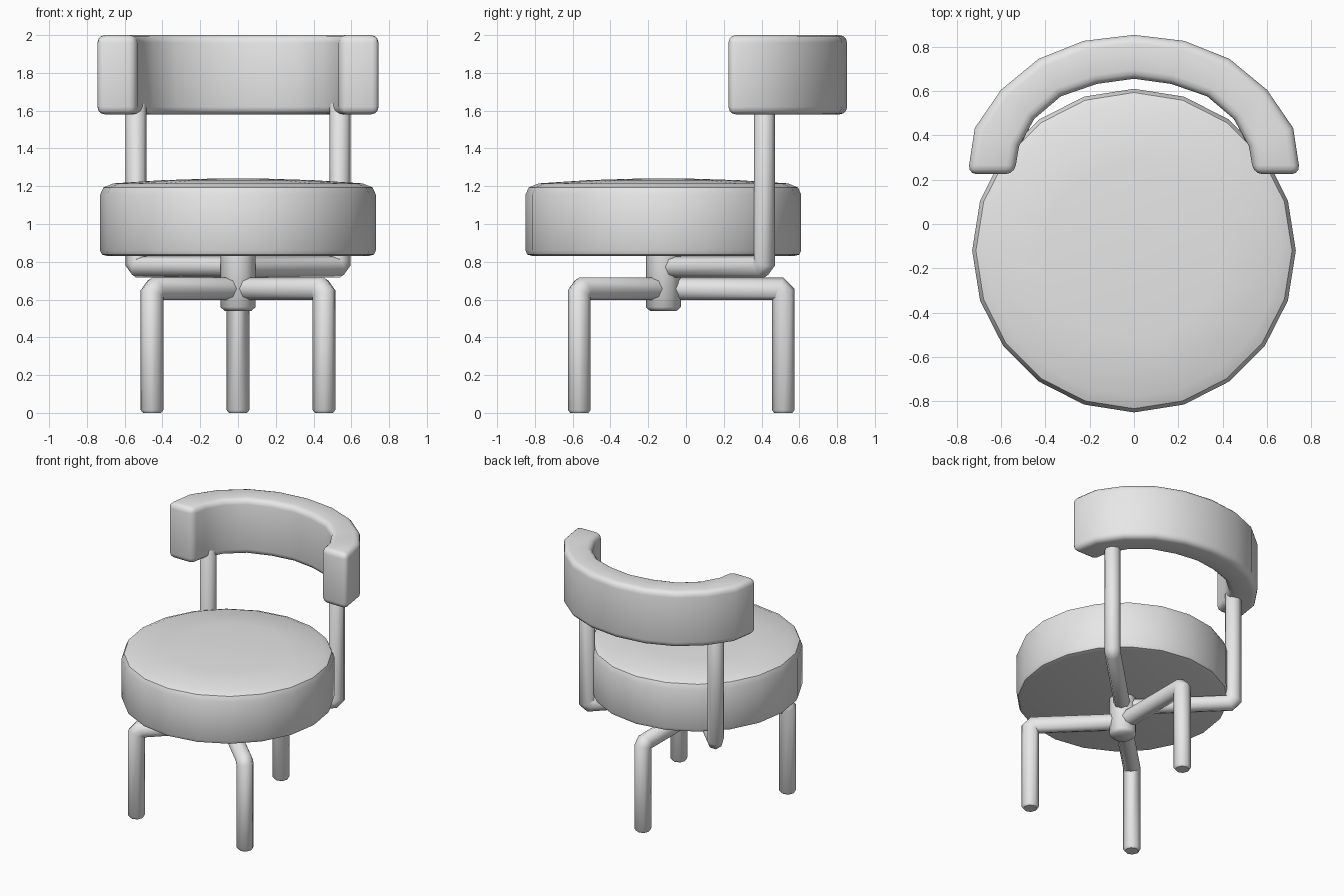
import bpy, bmesh, math
from mathutils import Vector

if "Cube" in bpy.data.objects:
    bpy.data.objects.remove(bpy.data.objects["Cube"])

grey = bpy.data.materials.new("plain grey")
grey.diffuse_color = (0.8, 0.8, 0.8, 1)
grey.use_nodes = True
grey.node_tree.nodes["Principled BSDF"].inputs["Base Color"].default_value = grey.diffuse_color
HUB = Vector((0, -0.12, 0))


def finish(name, bm, angle):
    bmesh.ops.recalc_face_normals(bm, faces=bm.faces)
    mesh = bpy.data.meshes.new(name)
    bm.to_mesh(mesh)
    bm.free()
    ob = bpy.data.objects.new(name, mesh)
    bpy.context.collection.objects.link(ob)
    mesh.materials.append(grey)
    bpy.ops.object.select_all(action='DESELECT')
    bpy.context.view_layer.objects.active = ob
    ob.select_set(True)
    bpy.ops.object.shade_smooth_by_angle(angle=math.radians(angle))
    return ob


def skin(bm, rings):
    """Join equal rings of points into a closed, capped body."""
    loops = [[bm.verts.new(p) for p in ring] for ring in rings]
    n = len(loops[0])
    for a, b in zip(loops, loops[1:]):
        for i in range(n):
            j = (i + 1) % n
            bm.faces.new((a[i], a[j], b[j], b[i]))
    bm.faces.new(loops[0])
    bm.faces.new(loops[-1])


def lathe(name, profile, sides, angle):
    """Turn (radius, height) points around the hub axis."""
    bm = bmesh.new()
    turn = [2 * math.pi * i / sides for i in range(sides)]
    skin(bm, [[HUB + Vector((r * math.cos(t), r * math.sin(t), z)) for t in turn]
              for r, z in profile])
    return finish(name, bm, angle)


def bent_tube(name, foot, z_bend, z_end, r, sides=8):
    """Tube that runs level from the hub, then turns up or down at (x, y)."""
    out = Vector((foot[0], foot[1], 0)) - HUB
    length = out.length
    out.normalize()
    side = Vector((-out.y, out.x, 0))
    s = 1 if z_end > z_bend else -1
    c, k = 0.025, math.tan(math.pi / 8)
    # each ring: distance out, height, in-plane offset direction, size
    up = (0, s)
    flat = (-1, 0)
    stations = [
        (0.0, z_bend, up, 1),
        (length - c, z_bend, (-k, 1), 1),
        (length, z_bend + s * c, (-1, k), 1),
        (length, z_end - s * 0.015, flat, 1),
        (length, z_end, flat, 0.8),
    ]
    rings = []
    for d, z, (no, nz), size in stations:
        off = out * no + Vector((0, 0, s * nz if nz != s else nz))
        centre = HUB + out * d + Vector((0, 0, z))
        rings.append([centre + size * r * (math.cos(t) * off + math.sin(t) * side)
                      for t in (2 * math.pi * i / sides for i in range(sides))])
    bm = bmesh.new()
    skin(bm, rings)
    return finish(name, bm, 50)


# Round cushion with a slightly domed top
lathe("seat", [(0.69, 0.83), (0.72, 0.838), (0.73, 0.86), (0.73, 1.155),
               (0.713, 1.193), (0.66, 1.215), (0.4, 1.232), (0.15, 1.24),
               (0.01, 1.24)], 20, 40)

# Central hub under the seat
lathe("hub", [(0.07, 0.54), (0.093, 0.56), (0.093, 0.84)], 12, 50)

# Three legs
bent_tube("front_leg_left", (-0.455, -0.565), 0.657, 0, 0.06)
bent_tube("front_leg_right", (0.455, -0.565), 0.657, 0, 0.06)
bent_tube("back_leg", (0, 0.515), 0.657, 0, 0.06)

# Two posts carrying the backrest
bent_tube("back_post_left", (-0.54, 0.415), 0.772, 1.65, 0.056)
bent_tube("back_post_right", (0.54, 0.415), 0.772, 1.65, 0.056)

# Curved, padded backrest: half outline mirrored, then rounded edges
outer = [(0.0, 0.853), (0.226, 0.826), (0.43, 0.745), (0.60, 0.605),
         (0.718, 0.433), (0.75, 0.225)]
inner = [(0.0, 0.655), (0.167, 0.632), (0.33, 0.576), (0.45, 0.474),
         (0.518, 0.352), (0.54, 0.225)]
half = outer + inner[::-1]
bm = bmesh.new()
for sx in (1, -1):
    pairs = [[bm.verts.new((sx * x, y, z)) for z in (1.58, 2.0)] for x, y in half]
    n = len(outer)
    for a, b in zip(pairs, pairs[1:]):
        bm.faces.new((a[0], b[0], b[1], a[1]))
    for i in range(n - 1):
        j = len(half) - 1 - i
        for h in (0, 1):
            bm.faces.new((pairs[i][h], pairs[i + 1][h], pairs[j - 1][h], pairs[j][h]))
bmesh.ops.remove_doubles(bm, verts=bm.verts, dist=0.0005)
bmesh.ops.recalc_face_normals(bm, faces=bm.faces)
edges = [e for e in bm.edges if e.calc_face_angle(0) > math.radians(40)]
bmesh.ops.bevel(bm, geom=edges, offset=0.04, segments=3, profile=0.5,
                affect='EDGES', clamp_overlap=True)
finish("backrest", bm, 40)
